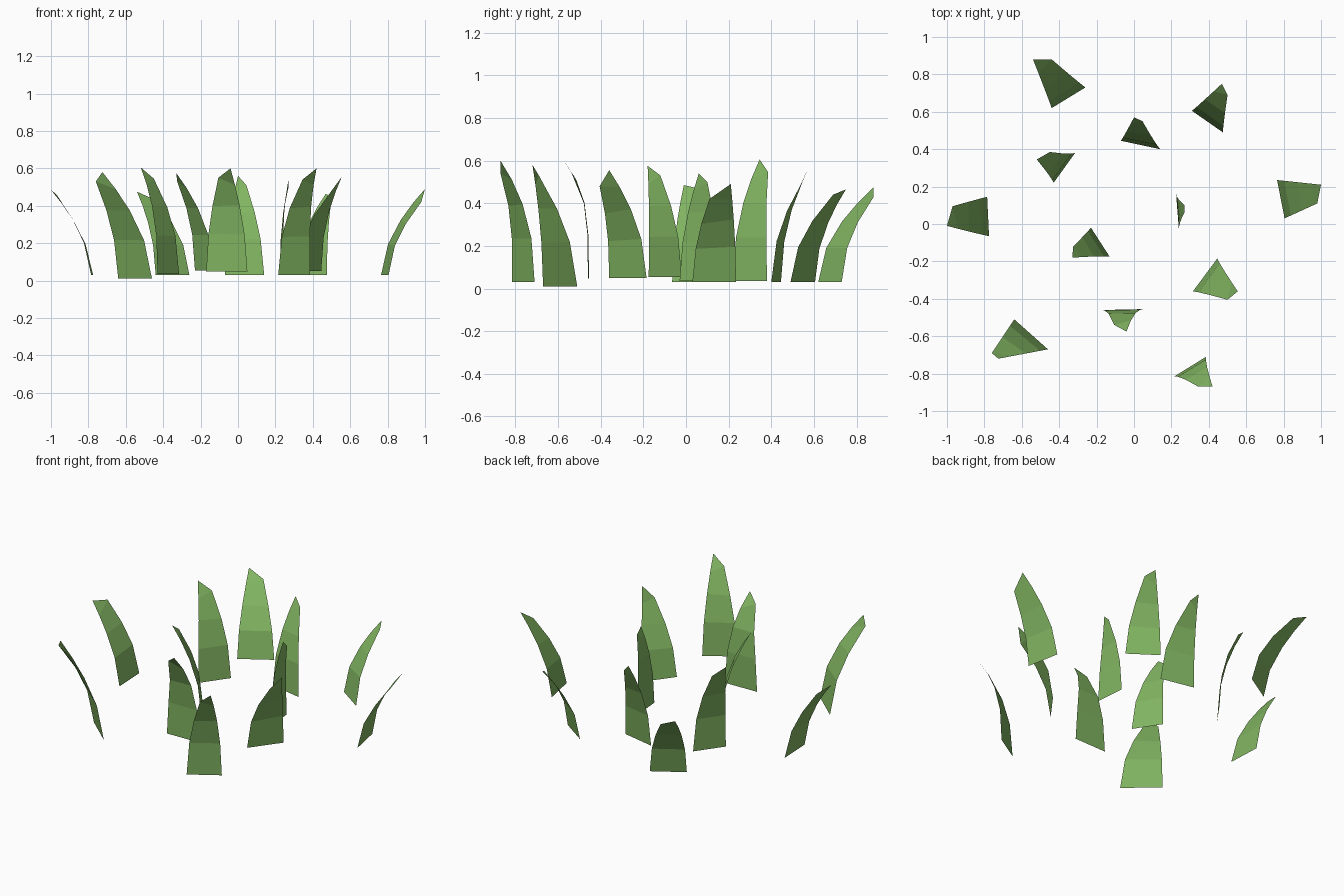
import bpy
from mathutils import Vector

if "Cube" in bpy.data.objects:
    bpy.data.objects.remove(bpy.data.objects["Cube"])

green = bpy.data.materials.new("leaf green")
green.diffuse_color = (0.22, 0.46, 0.12, 1)
green.use_nodes = True
green.node_tree.nodes["Principled BSDF"].inputs["Base Color"].default_value = green.diffuse_color

# Each blade: base corner below the tip, base corner below the blunt shoulder,
# tip, shoulder, base height, bend power (higher = bends later)
BLADES = [
    ((-.44, .62), (-.26, .73), (-.54, .88, .475), (-.44, .88, .43), .03, 1.9),
    ((.31, .605), (.475, .49), (.47, .75, .465), (.50, .69, .44), .03, 1.9),
    ((-.07, .445), (.14, .40), (0, .57, .56), (.045, .55, .51), .03, 2.0),
    ((-.43, .22), (-.315, .38), (-.52, .345, .605), (-.45, .385, .545), .035, 2.3),
    ((-.775, -.065), (-.785, .145), (-1, -.01, .485), (-.97, .095, .46), .03, 1.7),
    ((.765, .235), (.805, .03), (1, .21, .49), (.98, .11, .42), .03, 1.8),
    ((.24, -.03), (.225, .16), (.27, .06, .54), (.27, .10, .50), .035, 3.0),
    ((-.13, -.175), (-.23, -.02), (-.33, -.18, .575), (-.325, -.12, .53), .055, 2.0),
    ((.445, -.185), (.315, -.36), (.555, -.36, .555), (.50, -.405, .48), .05, 2.0),
    ((.385, -.71), (.215, -.815), (.42, -.87, .60), (.345, -.87, .54), .03, 2.5),
    ((.05, -.455), (-.17, -.46), (-.04, -.575, .60), (-.105, -.54, .55), .048, 4.0),
    ((-.46, -.67), (-.64, -.51), (-.725, -.72, .58), (-.76, -.69, .53), .01, 1.8),
]


def edge(start, end, along, steps, bend):
    """Curve from start to end: taper along the blade width, lean across it."""
    d = end - start
    side = along * d.dot(along)
    up = Vector((0, 0, d.z))
    lean = d - side - up
    return [start + up * t + side * t ** 1.8 + lean * t ** bend for t in steps]


def blade(i, a, b, tip, shoulder, z, bend):
    a, b = Vector((*a, z)), Vector((*b, z))
    tip, shoulder = Vector(tip), Vector(shoulder)
    along = (b - a).normalized()
    left = edge(a, tip, along, (0, .36, .64, .84, 1), bend)
    right = edge(b, shoulder, along, (0, .4, .7, 1), bend)
    verts = left + right
    faces = [(r, r + 1, r + 6, r + 5) for r in range(3)] + [(3, 4, 8)]
    # face away from the lean's inner side
    out = tip - (a + b) / 2
    n = (verts[1] - verts[0]).cross(verts[5] - verts[0])
    if n.x * out.x + n.y * out.y > 0:
        faces = faces
    else:
        faces = [f[::-1] for f in faces]
    mesh = bpy.data.meshes.new(f"grass_blade_{i}")
    mesh.from_pydata(verts, [], faces)
    mesh.materials.append(green)
    bpy.context.collection.objects.link(bpy.data.objects.new(mesh.name, mesh))


# Scattered tuft of grass blades
for i, params in enumerate(BLADES, 1):
    blade(i, *params)
